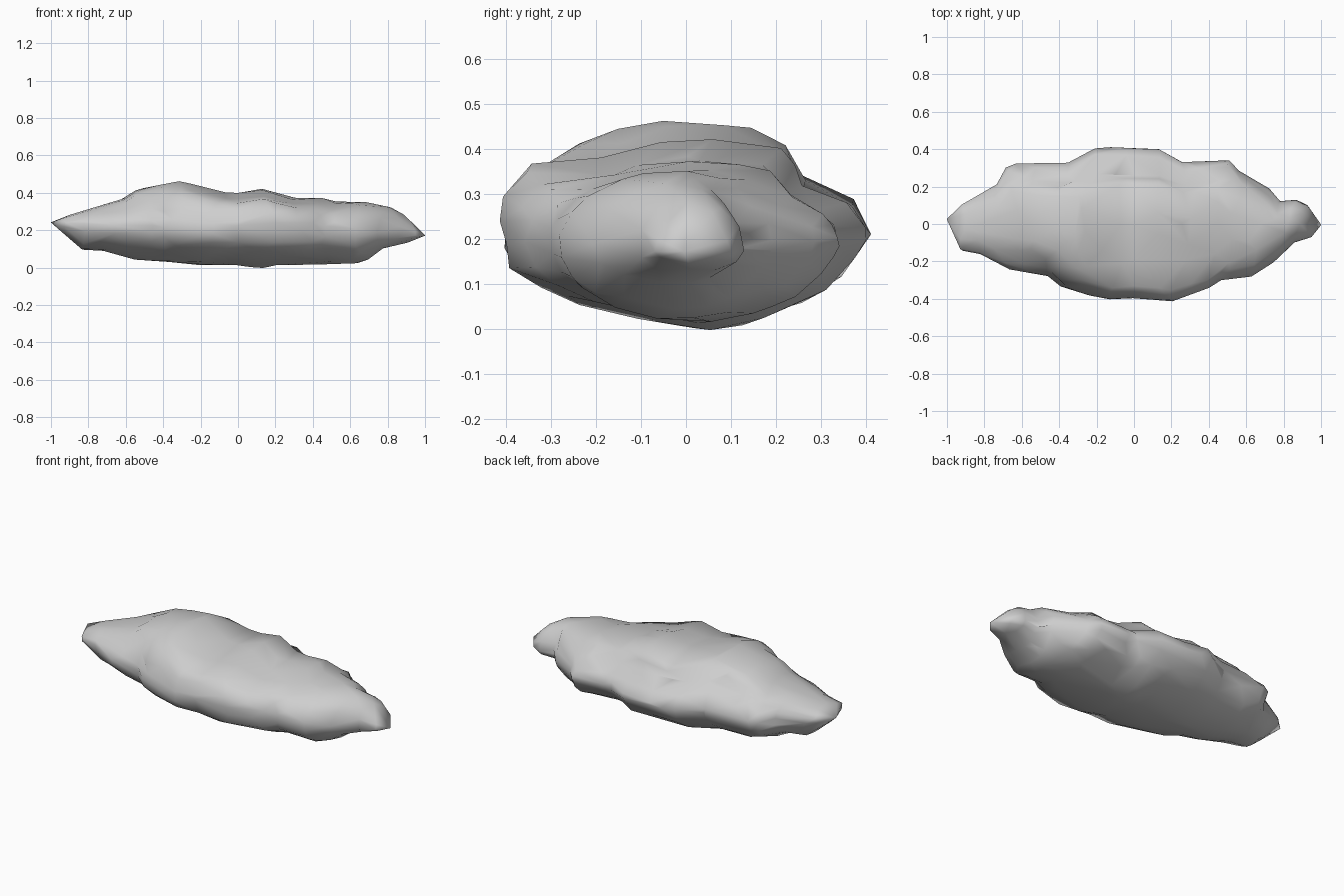
import bpy
import bmesh
import math
from mathutils import Vector, noise

# Remove the default cube only
cube = bpy.data.objects.get("Cube")
if cube:
    bpy.data.objects.remove(cube, do_unlink=True)

# Outline profiles from the left tip to the right tip, in hundredths
CREST = [(-100, 25), (-90, 29), (-80, 32), (-60, 38), (-55, 42), (-42, 45), (-30, 47), (-20, 44),
         (-3, 40), (13, 43), (30, 38), (45, 38), (52, 36), (68, 36), (82, 33), (89, 29), (100, 18)]
KEEL = [(-100, 25), (-83, 10), (-73, 10), (-55, 5), (-40, 4), (-20, 2), (0, 2), (10, 0),
        (20, 2), (64, 3), (71, 6), (77, 11), (90, 14), (100, 18)]
BACK = [(-100, 3), (-92, 11), (-87, 13), (-72, 22), (-70, 29), (-65, 32), (-35, 33), (-19, 41),
        (14, 40), (27, 33), (52, 34), (55, 29), (74, 18), (76, 12), (87, 13), (93, 10), (100, 0)]
FRONT = [(-100, 2), (-93, -14), (-82, -16), (-67, -24), (-45, -28), (-40, -33), (-25, -38), (-10, -41),
         (-4, -39), (20, -40), (40, -34), (44, -30), (63, -28), (75, -20), (86, -10), (95, -7), (100, -1)]

# Bulges and hollows of the cross-section, in percent of an oval.
# Each row is one direction, turning from the back over the top to the front
# and on underneath; its entries run from left to right along the rock.
STATIONS = [-100, -60, -20, 20, 60, 100]
BULGES = [
    [0, 0, 0, 0],        # back rim
    [-3, -3, -3, -2],
    [-8, -17, -17, -6],  # gully below the back ledge
    [4, 4, 6, 1],        # back ledge
    [0, 1, 0, 0],
    [1, 1, -3, 0],       # crest
    [6, 0, -8, 0],       # front terrace
    [-8, 8, 15, 2],      # front shoulder
    [-4, -2, 9, 2],
    [0, 0, 0, 0],        # front rim
    [0, 0, 3, 0],
    [-2, -4, -6, -2],    # front underside
    [-2, -4, -11, -2],
    [0, -4, -11, 0],
    [0, 0, 1, 0],        # keel
    [0, -1, -7, -1],
    [-2, -3, -5, -3],    # back underside
    [-2, -5, -7, -4],
]
ROWS = [list(zip(STATIONS, [0, *row, 0])) for row in BULGES]


def sample(profile, x):
    """Interpolate a profile at a position between the two tips."""
    for (start, low), (end, high) in zip(profile, profile[1:]):
        if x * 100 <= end:
            part = max(0, (x * 100 - start) / (end - start))
            return (low + (high - low) * part) / 100
    return profile[-1][1] / 100


def section_radius(angle, x):
    """Size of the cross-section in one direction, relative to an oval."""
    place = (angle / math.tau) % 1 * len(ROWS)
    index = int(place) % len(ROWS)
    part = place - int(place)
    here = sample(ROWS[index], x)
    following = sample(ROWS[(index + 1) % len(ROWS)], x)
    return 1 + here * (1 - part) + following * part


def place_on_rock(point):
    """Move a point of the unit ball to the matching point of the rock."""
    side, lift, x = point
    ring = math.hypot(side, lift)
    back, front = sample(BACK, x), sample(FRONT, x)
    centre, half = (back + front) / 2, (back - front) / 2
    rim = 0.215 - 0.035 * x
    if ring < 1e-5:
        return Vector((x, centre, rim))

    height = sample(CREST, x) - rim if lift > 0 else rim - sample(KEEL, x)
    radius = section_radius(math.atan2(lift, side), x) / ring

    # Small chips, fading towards the tips
    chip = noise.noise(Vector((x * 6, side * 3, lift * 3)))
    radius *= 1 + 0.015 * chip * ring
    return Vector((x, centre + half * side * radius, rim + height * lift * radius))


# Rock body, its lowest point on the ground
bm = bmesh.new()
bmesh.ops.create_icosphere(bm, subdivisions=5, radius=1)
for vert in bm.verts:
    vert.co = place_on_rock(vert.co)
ground = min(vert.co.z for vert in bm.verts)
bmesh.ops.translate(bm, verts=bm.verts, vec=(0, 0, -ground))
bmesh.ops.recalc_face_normals(bm, faces=bm.faces)

mesh = bpy.data.meshes.new("rock_body")
bm.to_mesh(mesh)
bm.free()
rock = bpy.data.objects.new("rock_body", mesh)
bpy.context.collection.objects.link(rock)

# Broad chipped facets
chips = rock.modifiers.new("chips", "DECIMATE")
chips.ratio = 0.12

# Stone colour
stone = bpy.data.materials.new("grey_stone")
stone.use_nodes = True
colour = (0.62, 0.62, 0.62, 1)
stone.diffuse_color = colour
stone.node_tree.nodes["Principled BSDF"].inputs["Base Color"].default_value = colour
mesh.materials.append(stone)

# Smooth shading all over
for polygon in mesh.polygons:
    polygon.use_smooth = True
